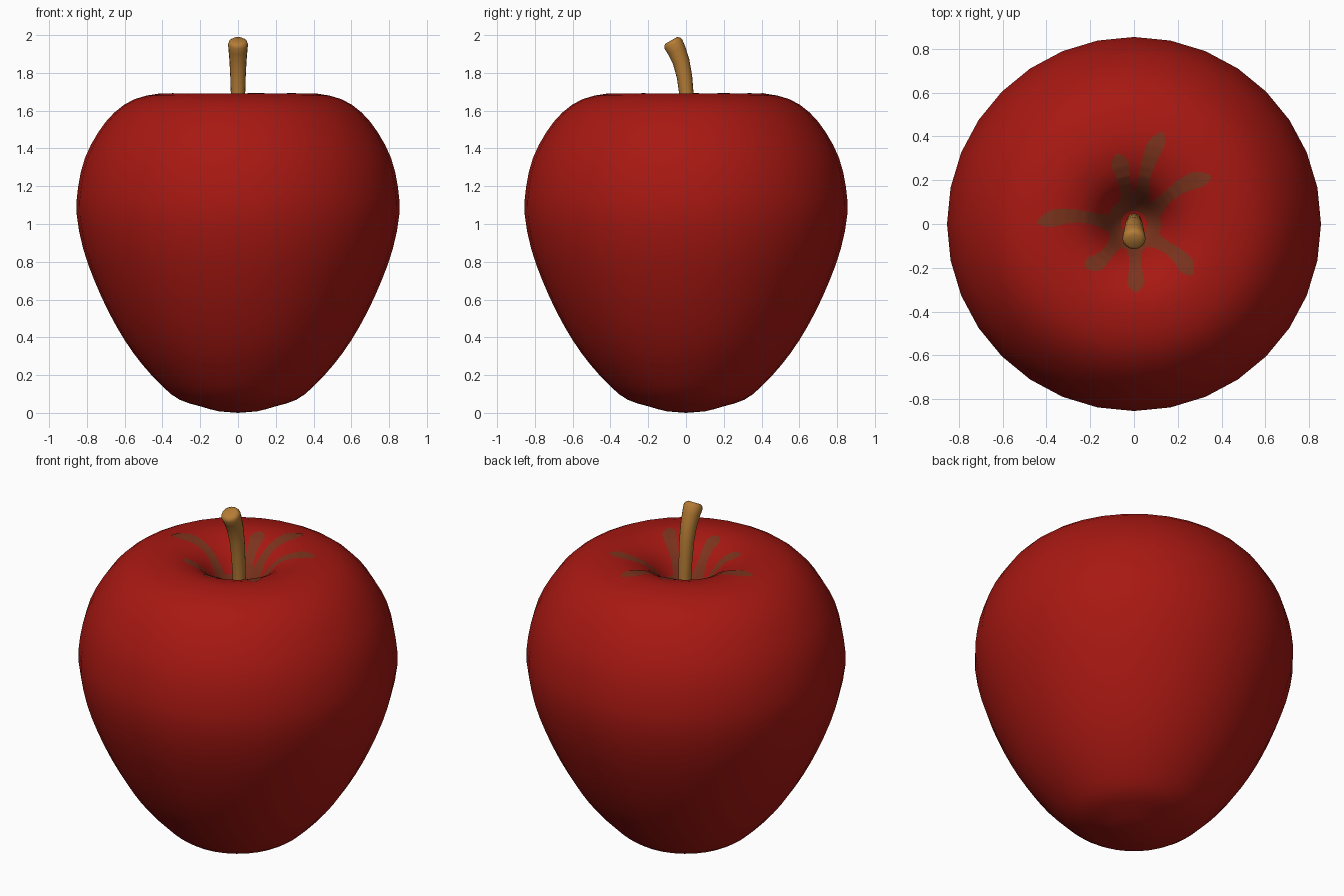
import bpy, bmesh, math
from mathutils import Vector

if "Cube" in bpy.data.objects:
    bpy.data.objects.remove(bpy.data.objects["Cube"])

SEG = 32
# Apple half-profile (radius, height) from the bottom round to the stem dimple
KEYS = [(0, 0), (0.1, 0.008), (0.2, 0.035), (0.31, 0.07), (0.4, 0.14), (0.51, 0.26),
        (0.6, 0.385), (0.685, 0.535), (0.76, 0.7), (0.82, 0.87), (0.854, 1.05),
        (0.846, 1.2), (0.81, 1.35), (0.74, 1.485), (0.655, 1.59), (0.55, 1.66),
        (0.42, 1.69), (0.32, 1.685), (0.22, 1.645), (0.15, 1.57), (0.1, 1.48),
        (0.06, 1.43), (0, 1.41)]


def smooth_profile(keys):
    """Catmull-Rom: one extra point between each pair of keys."""
    p = [Vector(k) for k in keys]
    out = [p[0]]
    for i in range(len(p) - 1):
        if 0 < i < len(p) - 2:
            out.append((9 * (p[i] + p[i + 1]) - p[i - 1] - p[i + 2]) / 16)
        out.append(p[i + 1])
    return [tuple(v) for v in out]


PROFILE = smooth_profile(KEYS)
DIMPLE = [p for p in reversed(PROFILE) if p[0] < 0.6 and p[1] > 1.3]


def finish(name, bm, color):
    bmesh.ops.recalc_face_normals(bm, faces=bm.faces)
    me = bpy.data.meshes.new(name)
    bm.to_mesh(me)
    bm.free()
    ob = bpy.data.objects.new(name, me)
    bpy.context.collection.objects.link(ob)
    mat = bpy.data.materials.new(name + "_colour")
    mat.diffuse_color = (*color, 1)
    mat.use_nodes = True
    mat.node_tree.nodes["Principled BSDF"].inputs["Base Color"].default_value = mat.diffuse_color
    me.materials.append(mat)
    bpy.context.view_layer.objects.active = ob
    ob.select_set(True)
    bpy.ops.object.shade_smooth_by_angle(angle=math.radians(50))
    ob.select_set(False)
    return ob


def bridge(bm, a, b):
    n = len(a)
    for i in range(n):
        bm.faces.new((a[i], a[(i + 1) % n], b[(i + 1) % n], b[i]))


def dimple_height(r):
    for (r0, z0), (r1, z1) in zip(DIMPLE, DIMPLE[1:]):
        if r <= r1:
            return z0 + (z1 - z0) * (r - r0) / (r1 - r0)
    return 1.69


# Apple body: lathed profile
bm = bmesh.new()
rings = [[bm.verts.new((r * math.cos(2 * math.pi * i / SEG), r * math.sin(2 * math.pi * i / SEG), z))
          for i in range(SEG)] for r, z in PROFILE[1:-1]]
for a, b in zip(rings, rings[1:]):
    bridge(bm, a, b)
for ring, (r, z) in ((rings[0], PROFILE[0]), (rings[-1], PROFILE[-1])):
    tip = bm.verts.new((0, 0, z))
    for i in range(SEG):
        bm.faces.new((ring[i], ring[(i + 1) % SEG], tip))
finish("apple_body", bm, (0.39, 0.009, 0.006))

# Stem: tapered tube bending toward the front, with a rounded tip
bm = bmesh.new()
path = [(0.015, 1.38, 0.034), (0.014, 1.5, 0.035), (0.009, 1.6, 0.036), (0.002, 1.69, 0.038),
        (-0.008, 1.78, 0.041), (-0.026, 1.86, 0.045), (-0.05, 1.92, 0.05), (-0.067, 1.953, 0.053),
        (-0.073, 1.966, 0.047), (-0.077, 1.973, 0.034)]
pts = [Vector((0, y, z)) for y, z, _ in path]
rings = []
for k, p in enumerate(pts):
    t = (pts[min(k + 1, len(pts) - 1)] - pts[max(k - 1, 0)]).normalized()
    side = Vector((1, 0, 0))
    up = t.cross(side)
    rings.append([bm.verts.new(p + path[k][2] * (math.cos(a) * side + math.sin(a) * up))
                  for a in (2 * math.pi * i / 16 for i in range(16))])
for a, b in zip(rings, rings[1:]):
    bridge(bm, a, b)
bm.faces.new(rings[0])
bm.faces.new(rings[-1])
finish("stem", bm, (0.46, 0.2, 0.035))

# Brown star streaks draped over the dimple: tip x, tip y, sideways bow
bm = bmesh.new()
STREAKS = [(0.13, 0.42, 0.02), (-0.075, 0.32, 0.0), (0.35, 0.22, 0.03), (-0.44, 0.01, -0.03),
           (-0.22, -0.2, 0.02), (0.01, -0.31, 0.0), (0.27, -0.23, 0.02)]
WIDTHS = [0.04, 0.033, 0.028, 0.027, 0.028, 0.031, 0.034, 0.038, 0.04, 0.03, 0.008]
ROWS = 31


def drape(x, y):
    return bm.verts.new((x, y, dimple_height(math.hypot(x, y)) + 0.003))


for tx, ty, bow in STREAKS:
    tip = Vector((tx, ty))
    length = tip.length
    d = tip.normalized()
    n = Vector((-d.y, d.x))
    prev = None
    for k in range(ROWS):
        f = k / (ROWS - 1)
        i, u = divmod(f * (len(WIDTHS) - 1), 1)
        w = WIDTHS[int(i)] * (1 - u) + WIDTHS[min(int(i) + 1, len(WIDTHS) - 1)] * u
        c = d * (0.11 + (length - 0.11) * f) + n * bow * math.sin(math.pi * f)
        row = [drape(*(c + n * w * s / 2)) for s in (-2, -1, 0, 1, 2)]
        if prev:
            for j in range(4):
                bm.faces.new((prev[j], prev[j + 1], row[j + 1], row[j]))
        prev = row
# Brown centre of the dimple
rings = [[drape(r * math.cos(2 * math.pi * i / SEG), r * math.sin(2 * math.pi * i / SEG))
          for i in range(SEG)] for r in [p[0] for p in DIMPLE if 0.02 < p[0] < 0.13]]
for a, b in zip(rings, rings[1:]):
    bridge(bm, a, b)
finish("star_streaks", bm, (0.2, 0.033, 0.012))
